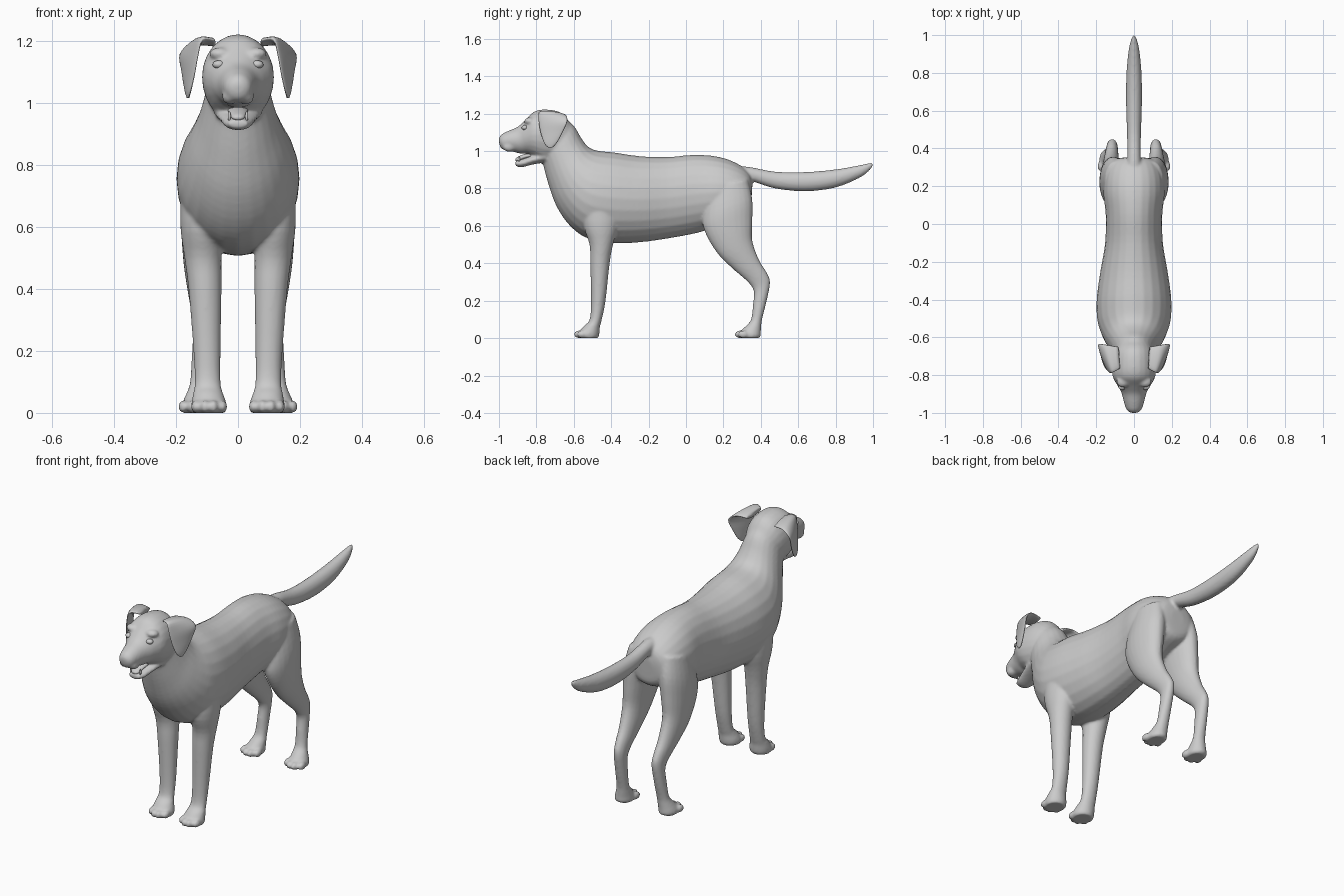
import bpy, bmesh, math
from mathutils import Vector, Matrix

coat = bpy.data.materials.new("grey_coat")
coat.diffuse_color = (0.6, 0.6, 0.6, 1)


def spline(p0, p1, p2, p3, t):
    return 0.5 * (2 * p1 + (p2 - p0) * t + (2 * p0 - 5 * p1 + 4 * p2 - p3) * t * t
                  + (3 * p1 - p0 - 3 * p2 + p3) * t ** 3)


def loft(bm, rings, n=24, steps=4, mirror=1):
    """Skin ellipses, each given by two end points and a half-width vector."""
    rings = [[Vector(v) for v in r] for r in rings]
    dense = []
    last = len(rings) - 1
    for i in range(last):
        q = [rings[max(0, min(last, i + k))] for k in (-1, 0, 1, 2)]
        for s in range(steps):
            dense.append([spline(q[0][j], q[1][j], q[2][j], q[3][j], s / steps) for j in range(3)])
    dense.append(rings[-1])
    loops = []
    for a, b, side in dense:
        loop = []
        for k in range(n):
            t = 2 * math.pi * k / n
            p = (a + b) / 2 + (a - b) / 2 * math.cos(t) + side * math.sin(t)
            loop.append(bm.verts.new((p.x * mirror, p.y, p.z)))
        loops.append(loop)
    faces = [bm.faces.new(loops[0]), bm.faces.new(loops[-1][::-1])]
    for u, v in zip(loops, loops[1:]):
        for k in range(n):
            faces.append(bm.faces.new((u[k], v[k], v[(k + 1) % n], u[(k + 1) % n])))
    bmesh.ops.recalc_face_normals(bm, faces=faces)


def mid(rows):
    """Rings on the centre plane: y, z of the top, y, z of the bottom, half width."""
    return [((0, a, b), (0, c, d), (w, 0, 0)) for a, b, c, d, w in rows]


def limb(rows):
    """Rings of a leg: y, z of the front, y, z of the back, inner x, outer x."""
    return [(((i + o) / 2, a, b), ((i + o) / 2, c, d), ((o - i) / 2, 0, 0))
            for a, b, c, d, i, o in rows]


def ball(bm, centre, size):
    m = Matrix.Translation(centre) @ Matrix.Diagonal((*size, 1))
    bmesh.ops.create_uvsphere(bm, u_segments=20, v_segments=12, radius=1, matrix=m)


def finish(name, bm, voxel=None, smooth=0):
    mesh = bpy.data.meshes.new(name)
    bm.to_mesh(mesh)
    bm.free()
    ob = bpy.data.objects.new(name, mesh)
    bpy.context.collection.objects.link(ob)
    mesh.materials.append(coat)
    if voxel:
        r = ob.modifiers.new("blend", 'REMESH')
        r.mode = 'VOXEL'
        r.voxel_size = voxel
        r.use_smooth_shade = True
        s = ob.modifiers.new("soften", 'SMOOTH')
        s.factor = 0.5
        s.iterations = smooth
    for p in mesh.polygons:
        p.use_smooth = True
    return ob


# torso and neck
torso = mid([
    (.355, .82, .35, .74, .04), (.34, .88, .335, .67, .11), (.28, .93, .25, .63, .15),
    (.18, .968, .15, .59, .162), (.05, .98, .05, .56, .15), (-.10, .968, -.10, .532, .153),
    (-.25, .973, -.25, .512, .178), (-.38, .992, -.40, .508, .197), (-.46, 1.0, -.53, .535, .196),
    (-.50, 1.01, -.62, .60, .18), (-.53, 1.03, -.69, .70, .155), (-.56, 1.07, -.735, .82, .125),
    (-.60, 1.135, -.765, .93, .103), (-.67, 1.19, -.78, .97, .09)])
# skull and muzzle
head = mid([
    (-.60, 1.12, -.66, .97, .08), (-.66, 1.20, -.72, .94, .108), (-.74, 1.222, -.77, .942, .116),
    (-.81, 1.212, -.81, .965, .112), (-.86, 1.165, -.85, .985, .088), (-.90, 1.13, -.88, .985, .068),
    (-.95, 1.108, -.94, 1.0, .053), (-.985, 1.09, -.98, 1.008, .04), (-1.0, 1.07, -.997, 1.03, .02)])
# open lower jaw
jaw = mid([
    (-.75, 1.0, -.75, .94, .078), (-.82, .978, -.82, .928, .062), (-.875, .958, -.88, .913, .046),
    (-.912, .948, -.912, .92, .03)])
tail = mid([
    (.25, .92, .25, .83, .05), (.34, .915, .34, .84, .036), (.475, .89, .475, .80, .037),
    (.64, .888, .64, .785, .042), (.80, .902, .80, .805, .04), (.93, .925, .93, .858, .027),
    (.985, .938, .985, .90, .012), (1.0, .935, 1.0, .92, .005)])
front_leg = limb([
    (-.54, .82, -.36, .82, .06, .18), (-.55, .62, -.36, .62, .05, .187),
    (-.516, .5, -.39, .5, .053, .173), (-.512, .4, -.408, .4, .053, .16),
    (-.508, .2, -.43, .2, .056, .144), (-.515, .1, -.45, .1, .056, .14),
    (-.545, .065, -.46, .06, .048, .145), (-.57, .035, -.462, .035, .038, .15),
    (-.58, .012, -.465, .012, .036, .15), (-.57, 0, -.47, 0, .042, .144)])
hind_leg = limb([
    (.12, .80, .33, .85, .03, .155), (.09, .66, .355, .74, .035, .18),
    (.10, .57, .355, .62, .05, .183), (.17, .45, .355, .52, .068, .176),
    (.26, .362, .39, .42, .078, .162), (.33, .30, .435, .345, .084, .15),
    (.362, .25, .45, .295, .086, .145), (.358, .18, .432, .2, .088, .149),
    (.348, .1, .407, .1, .09, .155), (.32, .065, .402, .06, .088, .167),
    (.29, .035, .4, .03, .085, .18), (.28, .012, .4, .012, .084, .184),
    (.29, 0, .39, 0, .09, .178)])

bm = bmesh.new()
for part in (torso, head, jaw, tail):
    loft(bm, part)
ball(bm, (0, -.978, 1.056), (.031, .024, .025))       # nose pad
for s in (1, -1):
    loft(bm, front_leg, mirror=s)
    loft(bm, hind_leg, mirror=s)
    ball(bm, (s * .058, -.835, 1.16), (.035, .03, .02))    # brow
    ball(bm, (s * .026, -.945, 1.022), (.026, .036, .026))  # upper lip
    # four toes on each paw
    for cx, fy in ((.093, -.572), (.134, .288)):
        for k, dy in ((-1.5, .018), (-.5, 0), (.5, 0), (1.5, .018)):
            ball(bm, (s * (cx + k * .028), fy + dy, .02), (.0165, .028, .021))
finish("body", bm, voxel=.0075, smooth=5)

# hanging ears
ear = [
    ((.075, -.765, 1.205), (.085, -.65, 1.19), (.006, 0, .012)),
    ((.115, -.787, 1.207), (.145, -.64, 1.19), (.008, 0, .010)),
    ((.13, -.787, 1.155), (.186, -.635, 1.158), (.011, .004, .004)),
    ((.142, -.775, 1.09), (.18, -.66, 1.10), (.010, .003, .002)),
    ((.154, -.757, 1.04), (.17, -.69, 1.045), (.008, .002, 0)),
    ((.16, -.735, 1.017), (.163, -.715, 1.018), (.004, 0, 0))]
for s, side in ((1, "left"), (-1, "right")):
    bm = bmesh.new()
    loft(bm, ear, n=20, mirror=s)
    finish(side + "_ear", bm)
    bm = bmesh.new()
    ball(bm, (s * .062, -.862, 1.125), (.02, .017, .0135))
    finish(side + "_eye", bm)

# tongue resting in the open mouth
bm = bmesh.new()
loft(bm, mid([(-.80, .995, -.80, .97, .035), (-.86, .985, -.86, .958, .03),
              (-.90, .968, -.90, .945, .022), (-.912, .958, -.912, .948, .01)]))
finish("tongue", bm)

# small lower teeth
bm = bmesh.new()
for s in (1, -1):
    ball(bm, (s * .028, -.893, .958), (.005, .006, .016))
finish("teeth", bm)
